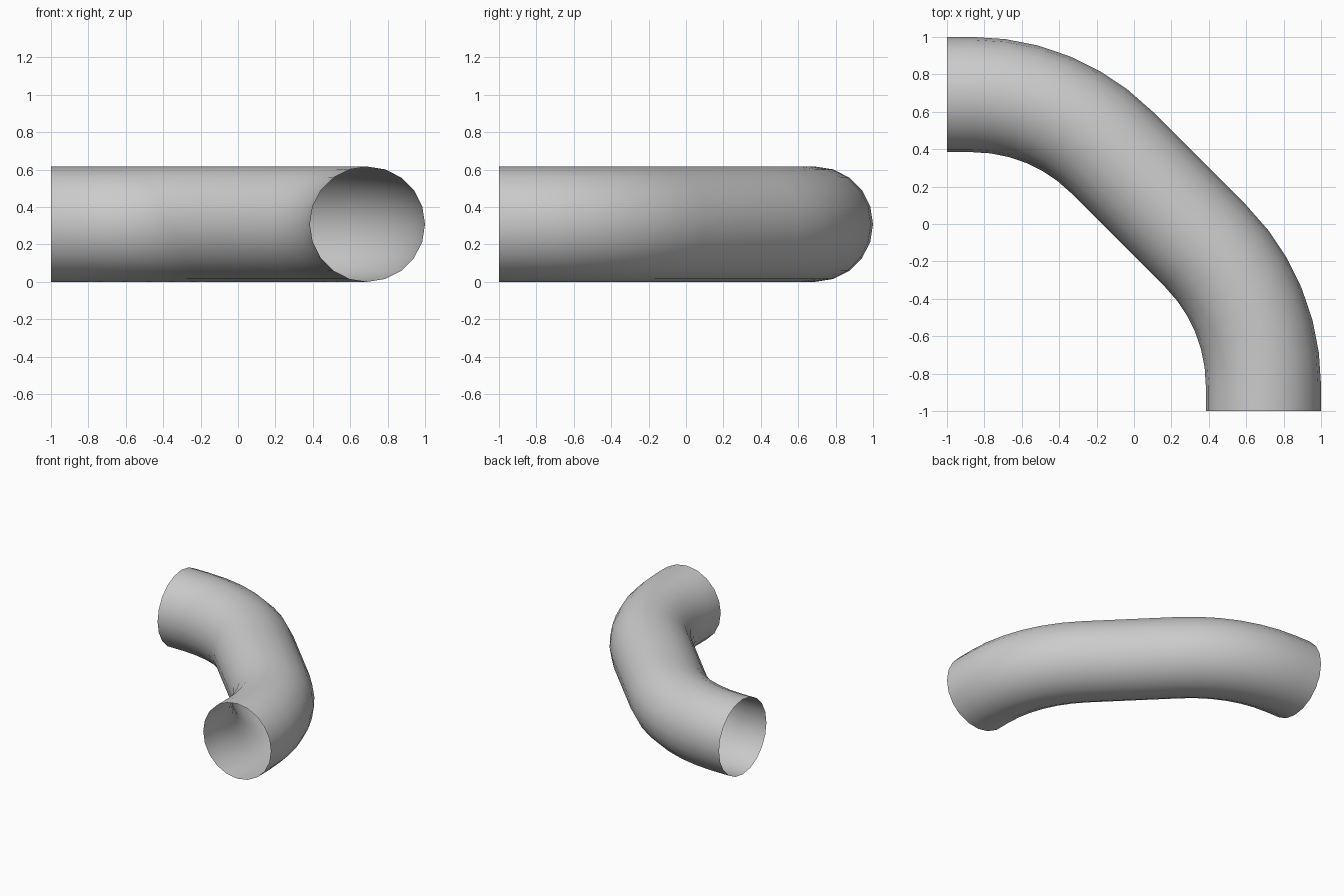
import bpy
import bmesh
from math import sin, cos, pi, radians, tan

cube = bpy.data.objects.get("Cube")
if cube:
    bpy.data.objects.remove(cube, do_unlink=True)

RADIUS = 0.308      # pipe radius
SIDES = 20
BEND = 1.055        # centre line radius of each bend
STEPS = 6           # segments per bend
LINE = 1 - RADIUS   # offset of the two straight ends
START = -0.864      # where the first bend begins

# Centre line as (x, y, heading): straight end, first bend, then its mirror
half = [(-1.0, LINE, 0.0)]
for i in range(STEPS + 1):
    a = radians(45) * i / STEPS
    half.append((START + BEND * sin(a), LINE - BEND * (1 - cos(a)), -a))
path = half + [(y, x, -pi / 2 - a) for x, y, a in reversed(half)]

# Open pipe: one ring per path point, skinned with quads
bm = bmesh.new()
rings = []
for x, y, a in path:
    ring = []
    for k in range(SIDES):
        t = 2 * pi * k / SIDES
        out = RADIUS * cos(t)
        ring.append(bm.verts.new((x - out * sin(a), y + out * cos(a),
                                  RADIUS + RADIUS * sin(t))))
    rings.append(ring)
for r, s in zip(rings, rings[1:]):
    for k in range(SIDES):
        n = (k + 1) % SIDES
        bm.faces.new((r[k], r[n], s[n], s[k]))
mesh = bpy.data.meshes.new("bent_pipe")
bm.to_mesh(mesh)
bm.free()
mesh.shade_smooth()

# Plain grey finish
grey = bpy.data.materials.new("light_grey")
grey.use_nodes = True
colour = (0.6, 0.6, 0.6, 1)
grey.diffuse_color = colour
grey.node_tree.nodes["Principled BSDF"].inputs["Base Color"].default_value = colour
mesh.materials.append(grey)

pipe = bpy.data.objects.new("bent_pipe", mesh)
bpy.context.collection.objects.link(pipe)
